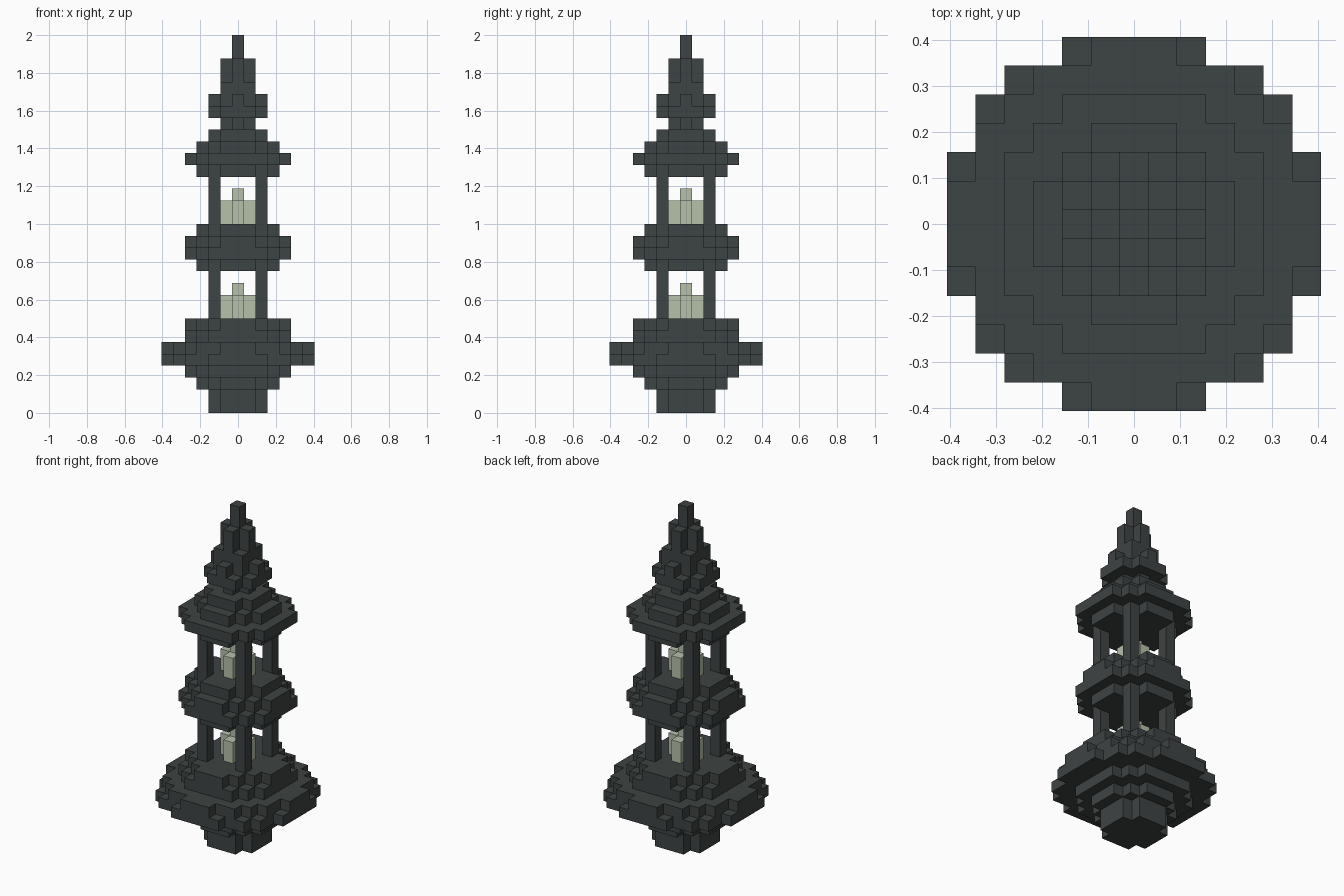
import bpy
import bmesh

if "Cube" in bpy.data.objects:
    bpy.data.objects.remove(bpy.data.objects["Cube"], do_unlink=True)

U = 2 / 32  # size of one block


def make_material(name, rgb):
    mat = bpy.data.materials.new(name)
    mat.use_nodes = True
    colour = (*rgb, 1)
    mat.diffuse_color = colour
    mat.node_tree.nodes["Principled BSDF"].inputs["Base Color"].default_value = colour
    return mat


stone = make_material("dark stone", (0.048, 0.057, 0.056))
glow = make_material("pale glow", (0.47, 0.53, 0.40))


def blocky_disc(radius_sq):
    """Stepped outline of all grid cells whose centre lies inside the circle."""
    reach = int(radius_sq ** 0.5)
    right = []
    for y in range(-reach, reach + 1):
        half = max(x for x in range(reach + 1) if x * x + y * y <= radius_sq) + 0.5
        if right and right[-1][0] == half:
            right.pop()
        else:
            right.append((half, y - 0.5))
        right.append((half, y + 0.5))
    return right + [(-x, y) for x, y in reversed(right)]


def add_slab(bm, outline, bottom, height):
    """Extrude an outline given in blocks upwards."""
    base = bm.faces.new([bm.verts.new((x * U, y * U, bottom * U)) for x, y in outline])
    top = bmesh.ops.extrude_face_region(bm, geom=[base], use_keep_orig=True)["geom"]
    for v in top:
        if isinstance(v, bmesh.types.BMVert):
            v.co.z += height * U


def finish(name, bm, mat):
    bmesh.ops.recalc_face_normals(bm, faces=bm.faces[:])
    mesh = bpy.data.meshes.new(name)
    bm.to_mesh(mesh)
    bm.free()
    mesh.materials.append(mat)
    obj = bpy.data.objects.new(name, mesh)
    bpy.context.collection.objects.link(obj)


def stack(name, bottom, layers, mat=stone):
    """Stack discs; each layer is (squared radius, height in blocks)."""
    bm = bmesh.new()
    for radius_sq, height in layers:
        add_slab(bm, blocky_disc(radius_sq), bottom, height)
        bottom += height
    finish(name, bm, mat)


# Stepped stone tiers, from the foot to the spire
stack("base", 0, [(5, 2), (12, 1), (20, 1), (42, 1), (38, 1), (20, 1), (17, 1)])
stack("middle_tier", 12, [(12, 1), (20, 1), (17, 1), (12, 1)])
stack("roof", 20, [(12, 1), (20, 1), (12, 1), (5, 1)])
stack("spire", 24, [(1, 1), (5, 1), (4, 1), (2, 1), (1, 2), (0, 2)])

# Open chambers: four corner pillars around a glowing light
for level, bottom in (("lower", 8), ("upper", 16)):
    for x_name, x in (("left", 2), ("right", -2)):
        for y_name, y in (("front", -2), ("back", 2)):
            bm = bmesh.new()
            cell = [(x + dx, y + dy) for dx, dy in blocky_disc(0)]
            add_slab(bm, cell, bottom, 4)
            finish(f"{level}_pillar_{y_name}_{x_name}", bm, stone)
    stack(f"{level}_light", bottom, [(1, 2), (0, 1)], glow)
